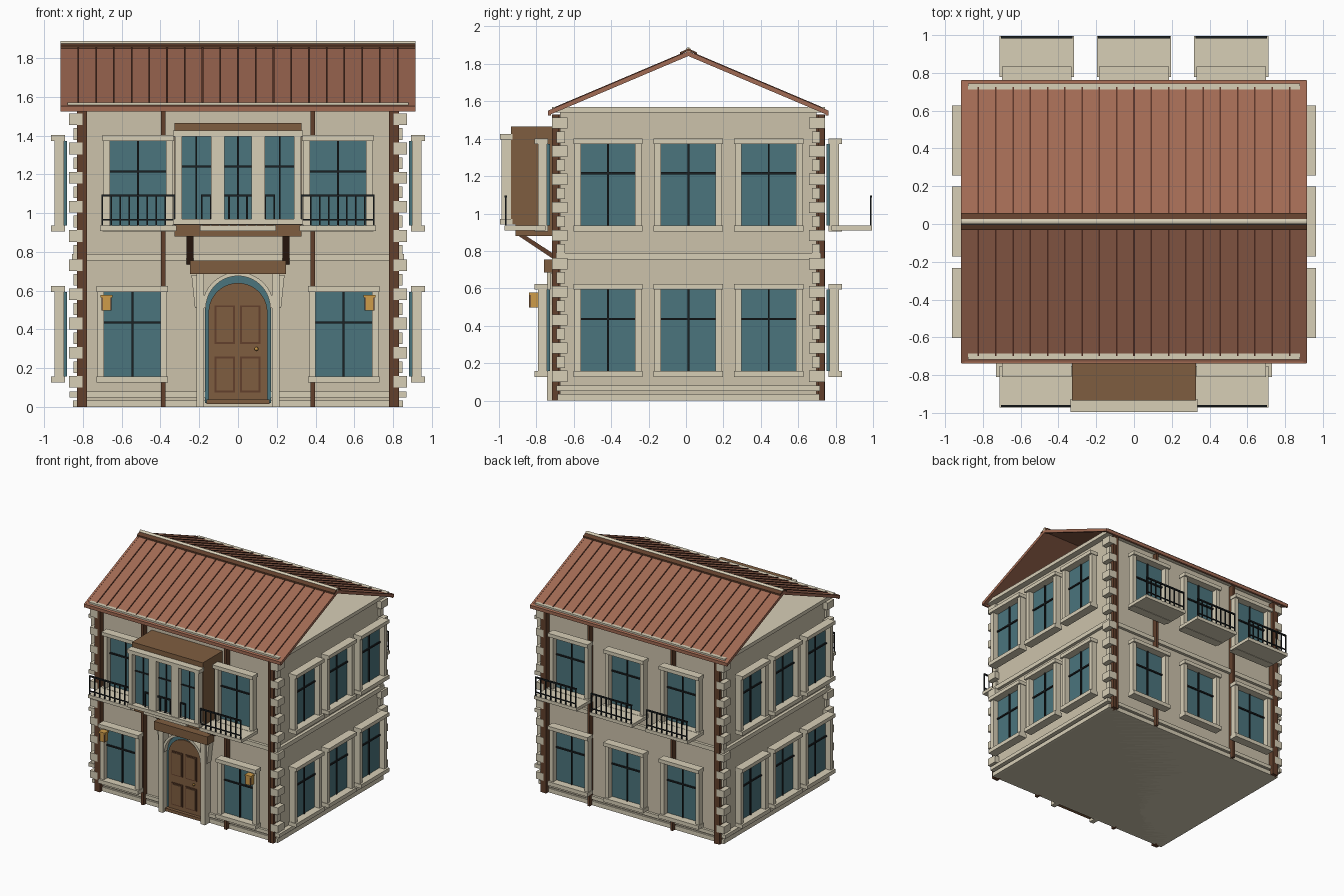
import bpy, bmesh, math
from mathutils import Matrix, Vector

if "Cube" in bpy.data.objects:
    bpy.data.objects.remove(bpy.data.objects["Cube"])

CY = 0.0125                      # centre line of the house in y


def mat(name, rgb):
    m = bpy.data.materials.new(name)
    m.diffuse_color = [(c / 255) ** 2.2 for c in rgb] + [1]
    m.use_nodes = True
    m.node_tree.nodes["Principled BSDF"].inputs["Base Color"].default_value = m.diffuse_color
    return m


WALL = mat("wall_plaster", (203, 193, 170))
STONE = mat("pale_stone", (214, 205, 181))
WOOD = mat("wood", (126, 94, 66))
DARKWOOD = mat("dark_wood", (98, 66, 48))
TILE = mat("roof_tile", (160, 106, 84))
RIB = mat("roof_seam", (92, 56, 44))
GLASS = mat("glass", (76, 116, 124))
IRON = mat("iron", (34, 38, 40))
GOLD = mat("lamp", (205, 155, 75))


def finish(name, bm, material, angle=0):
    # local frame: x along the wall, -y outwards; angle picks the facade
    bmesh.ops.recalc_face_normals(bm, faces=bm.faces)
    bm.transform(Matrix.Translation((0, CY, 0)) @ Matrix.Rotation(angle, 4, 'Z'))
    me = bpy.data.meshes.new(name)
    bm.to_mesh(me)
    bm.free()
    me.materials.append(material)
    ob = bpy.data.objects.new(name, me)
    bpy.context.collection.objects.link(ob)
    return ob


def boxes(name, items, material, angle=0):
    # each item: (u0, u1, d0, d1, z0, z1), d is the distance outwards
    bm = bmesh.new()
    for u0, u1, d0, d1, z0, z1 in items:
        m = Matrix.Translation(((u0 + u1) / 2, -(d0 + d1) / 2, (z0 + z1) / 2))
        bmesh.ops.create_cube(bm, size=1, matrix=m @ Matrix.Diagonal((u1 - u0, d1 - d0, z1 - z0, 1)))
    return finish(name, bm, material, angle)


def prisms(name, items, material, along='x'):
    # each item: (profile, start, end); the profile is (y, z) or (x, z)
    bm = bmesh.new()
    for pts, a, b in items:
        if along == 'x':
            rings = [[bm.verts.new((t, p, z)) for p, z in pts] for t in (a, b)]
        else:
            rings = [[bm.verts.new((p, -t, z)) for p, z in pts] for t in (a, b)]
        n = len(pts)
        bm.faces.new(rings[0])
        bm.faces.new(rings[1][::-1])
        for i in range(n):
            j = (i + 1) % n
            bm.faces.new((rings[0][i], rings[0][j], rings[1][j], rings[1][i]))
    return finish(name, bm, material)


def block(hx, hy, z0, z1):
    return (-hx, hx, -hy, hy, z0, z1)


# Main body, plinth, string course and cornice
boxes("walls", [block(0.83, 0.685, 0, 1.55)], WALL)
boxes("plinth", [block(0.85, 0.70, 0, 0.035), block(0.868, 0.705, 0.05, 0.08)], STONE)
boxes("string_course", [block(0.855, 0.708, 0.755, 0.79)], STONE)
boxes("cornice", [block(0.88, 0.73, 1.54, 1.57)], STONE)

# Timber posts on the front and back
boxes("timber_posts", [(x - 0.011, x + 0.011, s * 0.68 if s > 0 else -0.73, 0.73 if s > 0 else -0.68, 0, 1.53)
                       for x in (-0.79, -0.385, 0.385, 0.79) for s in (1, -1)], DARKWOOD)
boxes("corner_posts", [(sx * 0.812 - 0.018, sx * 0.812 + 0.018, sy * 0.71 - 0.018, sy * 0.71 + 0.018, 0, 1.53)
                       for sx in (-1, 1) for sy in (-1, 1)], DARKWOOD)

# Corner quoins, alternating long and short
quoins = []
for i in range(19):
    z = 0.10 + i * 0.0752
    hx, hy, inner = (0.872, 0.73, 0.645) if i % 2 == 0 else (0.848, 0.705, 0.66)
    for sx in (-1, 1):
        for sy in (-1, 1):
            xs = sorted((sx * 0.802, sx * hx))
            ys = sorted((sy * inner, sy * hy))
            quoins.append((*xs, *ys, z, z + 0.06))
boxes("quoins", quoins, STONE)


# Windows: glass, glazing bars, stone surround
def window(tag, u, z0, angle, base):
    z1, h = z0 + 0.435, 0.145
    boxes(tag + "_glass", [(u - h, u + h, base, base + 0.02, z0, z1)], GLASS, angle)
    boxes(tag + "_bars", [(u - 0.005, u + 0.005, base + 0.018, base + 0.03, z0, z1),
                          (u - h, u + h, base + 0.018, base + 0.03, z0 + 0.272, z0 + 0.284)], IRON, angle)
    e = h + 0.035
    boxes(tag + "_surround", [
        (u - e, u - h, base + 0.015, base + 0.065, z0, z1),
        (u + h, u + e, base + 0.015, base + 0.065, z0, z1),
        (u - e - 0.005, u + e + 0.005, base + 0.01, base + 0.082, z1, z1 + 0.03),
        (u - e - 0.005, u + e + 0.005, base + 0.01, base + 0.082, z0 - 0.032, z0)], STONE, angle)


# Balconies: floor slab and front railing
def balcony(tag, u, angle):
    boxes(tag + "_floor", [(u - 0.197, u + 0.197, 0.765, 0.983, 0.908, 0.935)], STONE, angle)
    rail = [(u - 0.19, u + 0.19, 0.97, 0.982, 1.085, 1.096), (u - 0.19, u + 0.19, 0.972, 0.98, 0.962, 0.97)]
    for i in range(9):
        x = u - 0.186 + i * 0.0465
        rail.append((x - 0.004, x + 0.004, 0.972, 0.98, 0.935, 1.09))
    boxes(tag + "_railing", rail, IRON, angle)


LOW, HIGH = 0.158, 0.937
for s in (-1, 1):
    side = "left" if s < 0 else "right"
    window("front_lower_window_" + side, s * 0.545, LOW, 0, 0.74)
    window("front_upper_window_" + side, s * 0.515, HIGH, 0, 0.74)
for i, u in enumerate((-0.515, 0, 0.515)):
    balcony(f"front_balcony_{i}", u, 0)
    balcony(f"back_balcony_{i}", u, math.pi)
    for z in (LOW, HIGH):
        window(f"back_window_{i}", u, z, math.pi, 0.74)
for s in (-1, 1):
    for i, u in enumerate((-0.43, 0, 0.43)):
        for z in (LOW, HIGH):
            window(f"side_window_{i}", s * u, z, s * math.pi / 2, 0.882)

# Roof slopes, verge boards, standing seams and eaves
ER, ZR, ZE = 0.748, 1.862, 1.545


def slope(s, up, down, y0=0.0, y1=ER):
    def z(y):
        return ZR + (ZE - ZR) * y / ER
    return [(s * y0, z(y0) + up), (s * y1, z(y1) + up), (s * y1, z(y1) - down), (s * y0, z(y0) - down)]


both = (-1, 1)
prisms("roof_slopes", [(slope(s, 0.004, 0.012), -0.913, 0.913) for s in both], TILE)
prisms("verge_boards", [(slope(s, 0.006, 0.02), min(e * 0.898, e * 0.915), max(e * 0.898, e * 0.915))
                        for s in both for e in both], TILE)
prisms("roof_seams", [(slope(s, 0.01, 0, 0.03, 0.725), x - 0.004, x + 0.004)
                      for s in both for x in [(k - 9) * 0.0915 for k in range(19)]], RIB)
boxes("eave_boards", [(-0.913, 0.913, 0.733, 0.75, 1.525, 1.552),
                      (-0.913, 0.913, -0.75, -0.733, 1.525, 1.552)], TILE)
prisms("ridge_boards", [([(-0.045, 1.85), (0, 1.87), (0.045, 1.85), (0.045, 1.862), (0, 1.882), (-0.045, 1.862)],
                         -0.915, 0.915)], DARKWOOD)
bm = bmesh.new()
bmesh.ops.create_cone(bm, cap_ends=True, segments=12, radius1=0.015, radius2=0.015, depth=1.83,
                      matrix=Matrix.Translation((0, 0, 1.873)) @ Matrix.Rotation(math.pi / 2, 4, 'Y'))
finish("ridge_cap", bm, STONE)

# Bay window over the door
boxes("bay_body", [(-0.328, 0.328, 0.68, 0.947, 0.94, 1.465)], WOOD)
boxes("bay_base", [(-0.328, 0.328, 0.68, 0.925, 0.88, 0.942)], WOOD)
boxes("bay_frame", [(a, b, 0.94, 1.0, 0.97, 1.40) for a, b in
                    ((-0.325, -0.29), (-0.14, -0.07), (0.07, 0.14), (0.29, 0.325))]
      + [(-0.335, 0.335, 0.94, 1.0075, 1.395, 1.425), (-0.335, 0.335, 0.94, 1.0075, 0.942, 0.97)], STONE)
panes = (-0.215, 0, 0.215)
boxes("bay_glass", [(c - 0.075, c + 0.075, 0.945, 0.958, 0.97, 1.40) for c in panes], GLASS)
boxes("bay_bars", [(c - 0.075, c + 0.075, 0.956, 0.966, 1.235, 1.245) for c in panes]
      + [(c - 0.004, c + 0.004, 0.956, 0.966, 0.97, 1.40) for c in panes], IRON)
prisms("bay_brackets", [([(-0.915, 0.885), (-0.875, 0.885), (-0.69, 0.765), (-0.69, 0.735)], x - 0.018, x + 0.018)
                        for x in (-0.248, 0.248)], DARKWOOD)


# Arched doorway
def arch(r, zc, z0):
    return [(-r, z0)] + [(-r * math.cos(math.pi * i / 20), zc + r * math.sin(math.pi * i / 20))
                         for i in range(21)] + [(r, z0)]


R, ZC = 0.166, 0.51
quads = []
for i in range(20):
    a, b = math.pi * i / 20, math.pi * (i + 1) / 20
    p = [(r * math.cos(t), ZC + r * math.sin(t)) for r, t in ((R, a), (R + 0.02, a), (R + 0.02, b), (R, b))]
    quads.append((p, 0.68, 0.75))
prisms("door_arch", quads, STONE, 'y')
prisms("door_reveal_glass", [(arch(R + 0.004, ZC, 0.02), 0.68, 0.709)], GLASS, 'y')
prisms("door_leaf", [(arch(0.152, 0.488, 0.04), 0.68, 0.718)], WOOD, 'y')
panels = [(a, b, c, d) for a, b in ((-0.12, -0.015), (0.01, 0.115)) for c, d in ((0.075, 0.26), (0.325, 0.525))]
boxes("door_panels", [(a, b, 0.71, 0.725, c, d) for a, b, c, d in panels], DARKWOOD)
boxes("door_panel_fields", [(a + 0.01, b - 0.01, 0.72, 0.73, c + 0.01, d - 0.01) for a, b, c, d in panels], WOOD)
boxes("door_step", [(-0.163, 0.163, 0.68, 0.745, 0.015, 0.04)], WOOD)
boxes("door_pilasters", [(s * 0.195 - 0.02, s * 0.195 + 0.02, 0.68, 0.757, 0, 0.69) for s in both], STONE)
boxes("door_lintel", [(-0.247, 0.247, 0.68, 0.772, 0.685, 0.755)], WOOD)
prisms("door_consoles", [([(s * 0.213, 0.68), (s * 0.24, 0.68), (s * 0.222, 0.51), (s * 0.213, 0.51)], 0.68, 0.74)
                         for s in both], STONE, 'y')
bm = bmesh.new()
bmesh.ops.create_uvsphere(bm, u_segments=12, v_segments=8, radius=0.01,
                          matrix=Matrix.Translation((0.095, -0.735, 0.30)))
finish("door_knob", bm, GOLD)

# Wall lanterns
boxes("lanterns", [(s * 0.678 - 0.025, s * 0.678 + 0.025, 0.8, 0.848, 0.497, 0.565) for s in both], GOLD)
boxes("lantern_caps", [(s * 0.678 - 0.03, s * 0.678 + 0.03, 0.798, 0.852, 0.565, 0.578) for s in both], GOLD)
boxes("lantern_frames", [(s * 0.678 + k * 0.022 - 0.004, s * 0.678 + k * 0.022 + 0.004, 0.84, 0.852, 0.497, 0.57)
                         for s in both for k in both], WOOD)
